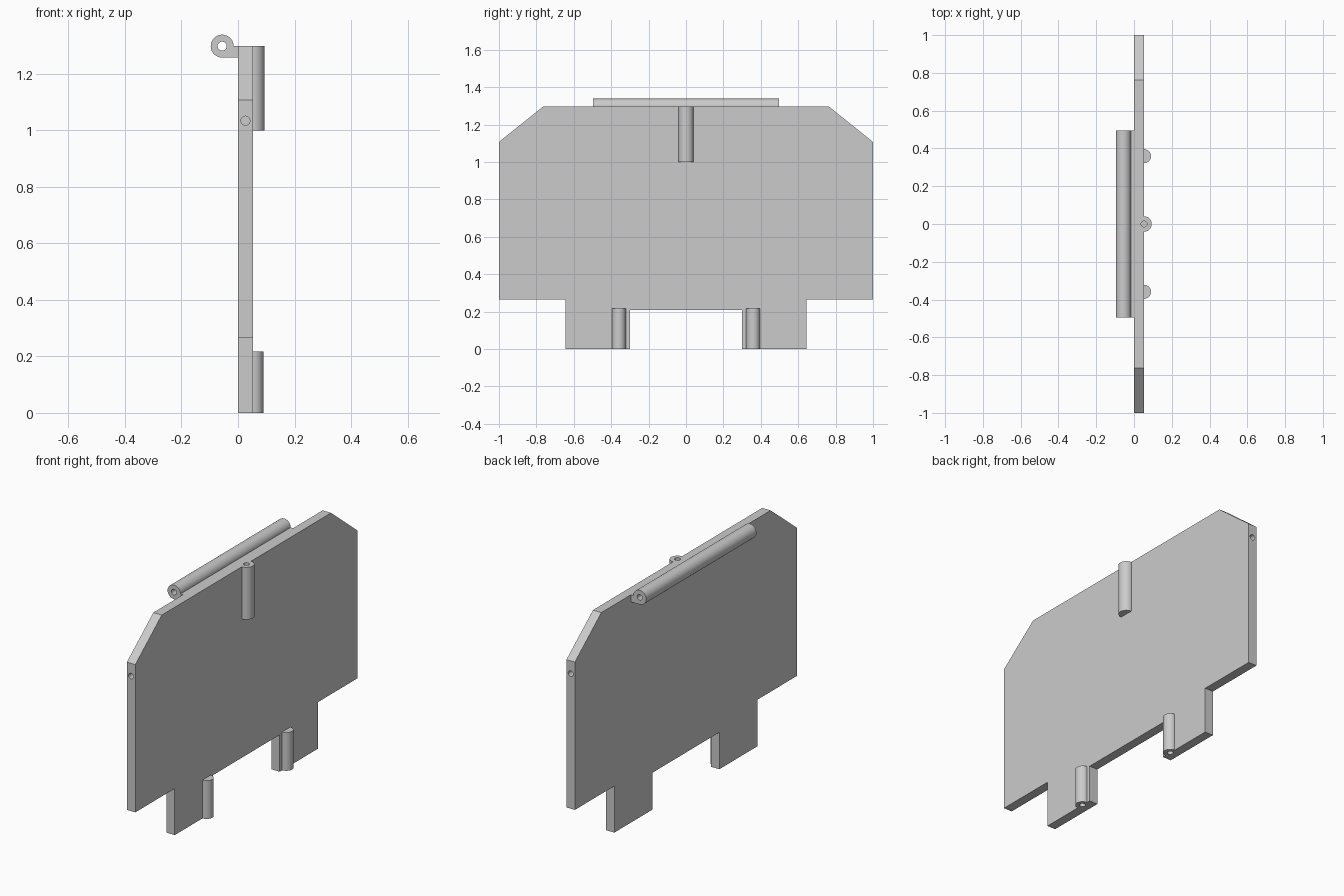
import bpy, bmesh
from math import cos, sin, pi

if "Cube" in bpy.data.objects:
    bpy.data.objects.remove(bpy.data.objects["Cube"], do_unlink=True)

grey = bpy.data.materials.new("plain grey")
grey.use_nodes = True
grey.diffuse_color = (0.6, 0.6, 0.6, 1)
grey.node_tree.nodes["Principled BSDF"].inputs["Base Color"].default_value = (0.6, 0.6, 0.6, 1)

FACE = 0.053     # outer face of the board, inner face is x = 0
TOP = 1.298
HOLE = 0.016
PIN_Y = 0.359


def arc(cu, cv, r, start, end, n=32):
    steps = [start + (end - start) * i / n for i in range(n + 1)]
    return [(cu + r * cos(a), cv + r * sin(a)) for a in steps]


def prism(name, outline, axis, low, high):
    """Extrude a 2D outline along an axis."""
    place = {"x": lambda u, v, d: (d, u, v),
             "y": lambda u, v, d: (u, d, v),
             "z": lambda u, v, d: (u, v, d)}[axis]
    bm = bmesh.new()
    face = bm.faces.new([bm.verts.new(place(u, v, low)) for u, v in outline])
    side = bmesh.ops.extrude_face_region(bm, geom=[face])
    moved = [g for g in side["geom"] if isinstance(g, bmesh.types.BMVert)]
    bmesh.ops.translate(bm, verts=moved, vec=place(0, 0, high - low))
    bmesh.ops.recalc_face_normals(bm, faces=bm.faces)
    mesh = bpy.data.meshes.new(name)
    bm.to_mesh(mesh)
    bm.free()
    mesh.materials.append(grey)
    obj = bpy.data.objects.new(name, mesh)
    bpy.context.collection.objects.link(obj)
    return obj


def activate(obj):
    bpy.ops.object.select_all(action="DESELECT")
    obj.select_set(True)
    bpy.context.view_layer.objects.active = obj


def drill(targets, cu, cv, axis, low, high):
    """Cut one round hole through all the given parts."""
    cutter = prism("hole_cutter", arc(cu, cv, HOLE, 0, 2 * pi)[:-1], axis, low, high)
    cutter.hide_render = True
    for obj in targets:
        activate(obj)
        mod = obj.modifiers.new("hole", "BOOLEAN")
        mod.operation = "DIFFERENCE"
        mod.solver = "EXACT"
        mod.object = cutter
        bpy.ops.object.modifier_apply(modifier=mod.name)
    bpy.data.objects.remove(cutter, do_unlink=True)


# Board with clipped upper corners and two feet
half = [(0.30, 0.21), (0.30, 0), (0.645, 0), (0.645, 0.265),
        (1, 0.265), (1, 1.107), (0.762, TOP)]
outline = half + [(-y, z) for y, z in reversed(half)]
board = prism("board", outline, "x", 0, FACE)

# Half-round sockets on the outer face
top_socket = prism("top_socket", arc(FACE, 0, 0.041, -pi / 2, pi / 2), "z", 1.0, TOP)
foot_sockets = [prism(name, arc(FACE, s * PIN_Y, 0.037, -pi / 2, pi / 2), "z", 0, 0.218)
                for name, s in (("left_foot_socket", 1), ("right_foot_socket", -1))]

# Hinge barrel with its flat tab on the inner side
hinge_x, hinge_r = -0.056, 0.0405
barrel = [(0, TOP - hinge_r)] + arc(hinge_x, TOP, hinge_r, -pi / 2, -2 * pi, 48) + [(0, TOP)]
hinge = prism("hinge_barrel", barrel, "y", -0.496, 0.496)

# Holes in the sockets, hinge and board ends
drill([hinge], hinge_x, TOP, "y", -0.6, 0.6)
drill([board, top_socket], FACE, 0, "z", 1.1, TOP + 0.1)
for socket, s in zip(foot_sockets, (1, -1)):
    drill([board, socket], FACE, s * PIN_Y, "z", -0.1, 0.15)
for s in (1, -1):
    drill([board], FACE / 2, 1.034, "y", *sorted((s * 0.9, s * 1.1)))

for part in [board, top_socket, hinge] + foot_sockets:
    activate(part)
    bpy.ops.object.shade_smooth_by_angle(angle=pi / 6)
